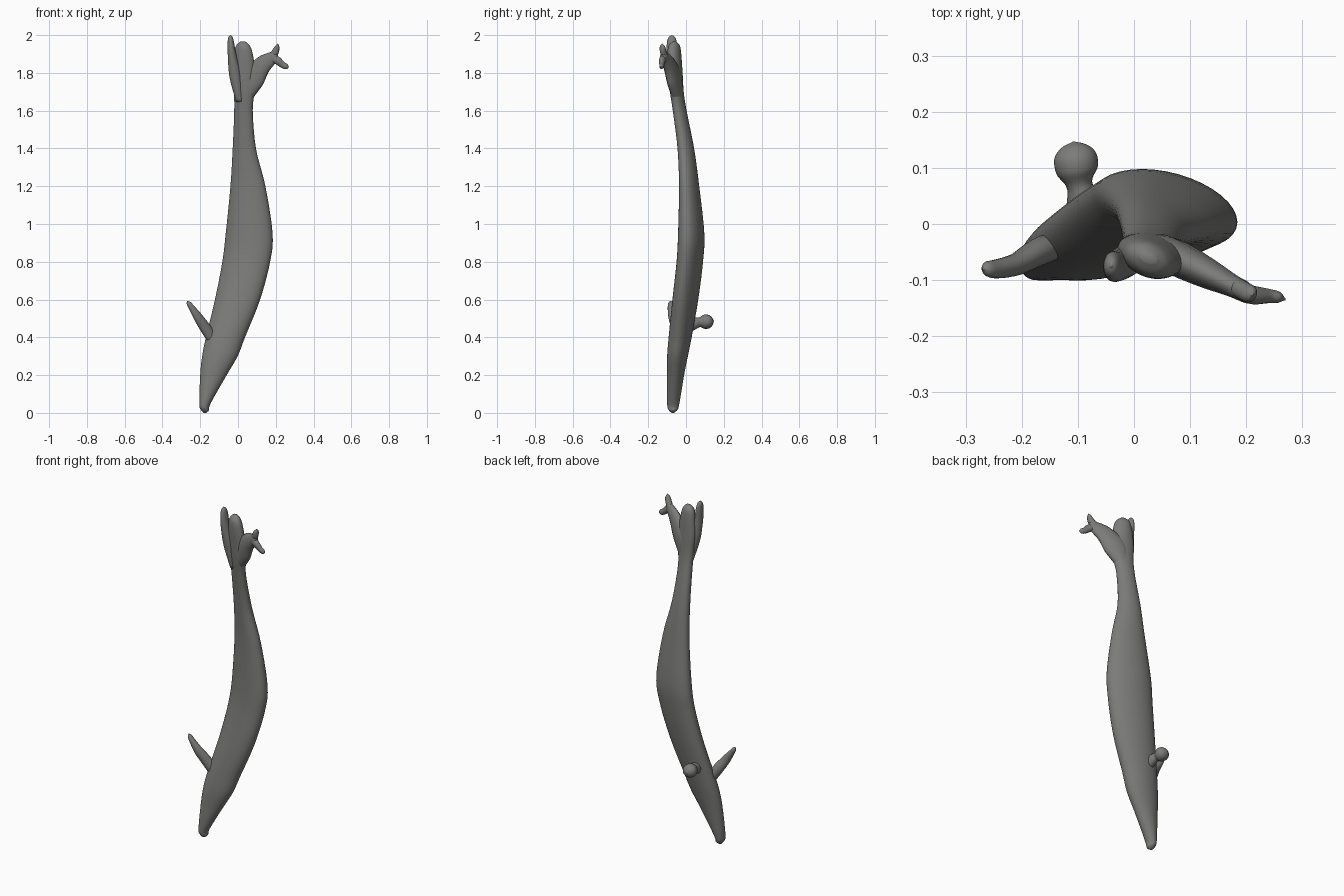
import bpy, bmesh
from math import sin, cos, pi
from mathutils import Vector

skin = bpy.data.materials.new("grey_skin")
skin.diffuse_color = (0.2, 0.2, 0.195, 1)


def spline(rows, steps):
    """Catmull-Rom interpolation through rows of numbers."""
    out, n = [], len(rows)
    for i in range(n - 1):
        a, b, c, d = (rows[max(0, min(n - 1, i + k))] for k in (-1, 0, 1, 2))
        for s in range(steps):
            t = s / steps
            out.append([0.5 * (2 * q + (r - p) * t + (2 * p - 5 * q + 4 * r - u) * t * t
                               + (3 * q - p - 3 * r + u) * t ** 3)
                        for p, q, r, u in zip(a, b, c, d)])
    out.append(list(rows[-1]))
    return out


def loft(name, rings):
    """Skin a list of closed rings and round off both ends."""
    bm = bmesh.new()
    loops = [[bm.verts.new(p) for p in ring] for ring in rings]
    n = len(loops[0])
    for a, b in zip(loops, loops[1:]):
        for i in range(n):
            bm.faces.new((a[i], a[(i + 1) % n], b[(i + 1) % n], b[i]))
    bm.faces.new(loops[0][::-1])
    bm.faces.new(loops[-1])
    bmesh.ops.recalc_face_normals(bm, faces=bm.faces)
    me = bpy.data.meshes.new(name)
    bm.to_mesh(me)
    bm.free()
    for f in me.polygons:
        f.use_smooth = True
    me.materials.append(skin)
    ob = bpy.data.objects.new(name, me)
    bpy.context.collection.objects.link(ob)
    return ob


def limb(name, rows, normal, n=16):
    """Flattened tube; rows are x, y, z, half width, half thickness."""
    rows = spline(rows, 5)
    pts = [Vector(r[:3]) for r in rows]
    rings = []
    for i, r in enumerate(rows):
        tan = (pts[min(i + 1, len(pts) - 1)] - pts[max(i - 1, 0)]).normalized()
        wide = Vector(normal).cross(tan).normalized()
        thick = tan.cross(wide)
        w, h = max(r[3], 0.002), max(r[4], 0.002)
        rings.append([pts[i] + wide * w * cos(2 * pi * k / n) + thick * h * sin(2 * pi * k / n)
                      for k in range(n)])
    return loft(name, rings)


# Body: z, x min, x max, y min, y max, section skew
body = [
    (0.00, -0.182, -0.168, -0.075, -0.065, 0),
    (0.015, -0.196, -0.153, -0.092, -0.046, 0),
    (0.05, -0.205, -0.145, -0.10, -0.035, 0),
    (0.20, -0.20, -0.06, -0.10, -0.01, -0.05),
    (0.30, -0.19, -0.002, -0.10, 0.01, -0.1),
    (0.40, -0.17, 0.037, -0.092, 0.03, -0.15),
    (0.60, -0.122, 0.117, -0.072, 0.065, -0.3),
    (0.80, -0.083, 0.170, -0.05, 0.09, -0.35),
    (0.95, -0.065, 0.183, -0.042, 0.097, -0.35),
    (1.20, -0.04, 0.145, -0.037, 0.07, -0.35),
    (1.40, -0.028, 0.095, -0.045, 0.043, -0.3),
    (1.60, -0.02, 0.078, -0.07, 0.003, -0.3),
    (1.70, -0.022, 0.088, -0.085, -0.012, -0.3),
    (1.80, -0.03, 0.092, -0.093, -0.018, -0.3),
    (1.90, -0.022, 0.078, -0.098, -0.025, -0.3),
    (1.945, -0.01, 0.062, -0.092, -0.033, -0.3),
    (1.965, 0.012, 0.04, -0.07, -0.05, -0.3)]
N = 36
rings = []
for z, x0, x1, y0, y1, skew in spline(body, 5):
    cx, cy, a, b = (x0 + x1) / 2, (y0 + y1) / 2, (x1 - x0) / 2, (y1 - y0) / 2
    rings.append([(cx + a * cos(2 * pi * k / N), cy + b * sin(2 * pi * k / N + skew), z)
                  for k in range(N)])
loft("body", rings)

# Flippers: a long one on one side, a short knobbed one on the other
limb("long_flipper", [(-0.12, -0.03, 0.37, 0.03, 0.025), (-0.17, -0.05, 0.445, 0.03, 0.025),
                      (-0.21, -0.072, 0.505, 0.025, 0.02), (-0.245, -0.08, 0.557, 0.016, 0.017),
                      (-0.262, -0.08, 0.582, 0.011, 0.013), (-0.269, -0.08, 0.592, 0, 0)], (0.4, -1, 0))
limb("knob_flipper", [(-0.09, 0.0, 0.46, 0.035, 0.04), (-0.093, 0.05, 0.475, 0.026, 0.03),
                      (-0.098, 0.073, 0.48, 0.024, 0.026), (-0.102, 0.095, 0.482, 0.037, 0.037),
                      (-0.104, 0.12, 0.484, 0.038, 0.036), (-0.106, 0.138, 0.486, 0.024, 0.022),
                      (-0.107, 0.147, 0.487, 0, 0)], (0, 0, 1))

# Tail flukes
limb("left_fluke", [(0.01, -0.05, 1.65, 0.02, 0.025), (-0.013, -0.065, 1.78, 0.032, 0.028),
                    (-0.031, -0.075, 1.89, 0.023, 0.028), (-0.038, -0.075, 1.96, 0.017, 0.026),
                    (-0.04, -0.075, 1.99, 0.011, 0.016), (-0.041, -0.075, 2.0, 0, 0)], (0, 1, 0))
limb("right_fluke", [(0.04, -0.045, 1.66, 0.03, 0.028), (0.075, -0.06, 1.76, 0.065, 0.032),
                     (0.125, -0.085, 1.835, 0.052, 0.028), (0.175, -0.11, 1.875, 0.036, 0.02),
                     (0.2, -0.122, 1.89, 0.022, 0.017), (0.212, -0.127, 1.895, 0, 0)], (0.43, 0.9, 0))
limb("fluke_tip_upper", [(0.17, -0.105, 1.87, 0.02, 0.016), (0.197, -0.12, 1.91, 0.019, 0.017),
                         (0.208, -0.125, 1.94, 0.011, 0.014), (0.211, -0.126, 1.955, 0, 0)], (0.43, 0.9, 0))
limb("fluke_tip_outer", [(0.17, -0.11, 1.885, 0.018, 0.016), (0.205, -0.125, 1.868, 0.022, 0.017),
                         (0.237, -0.128, 1.842, 0.017, 0.013), (0.258, -0.131, 1.833, 0.014, 0.01),
                         (0.27, -0.135, 1.832, 0, 0)], (0.43, 0.9, 0))
